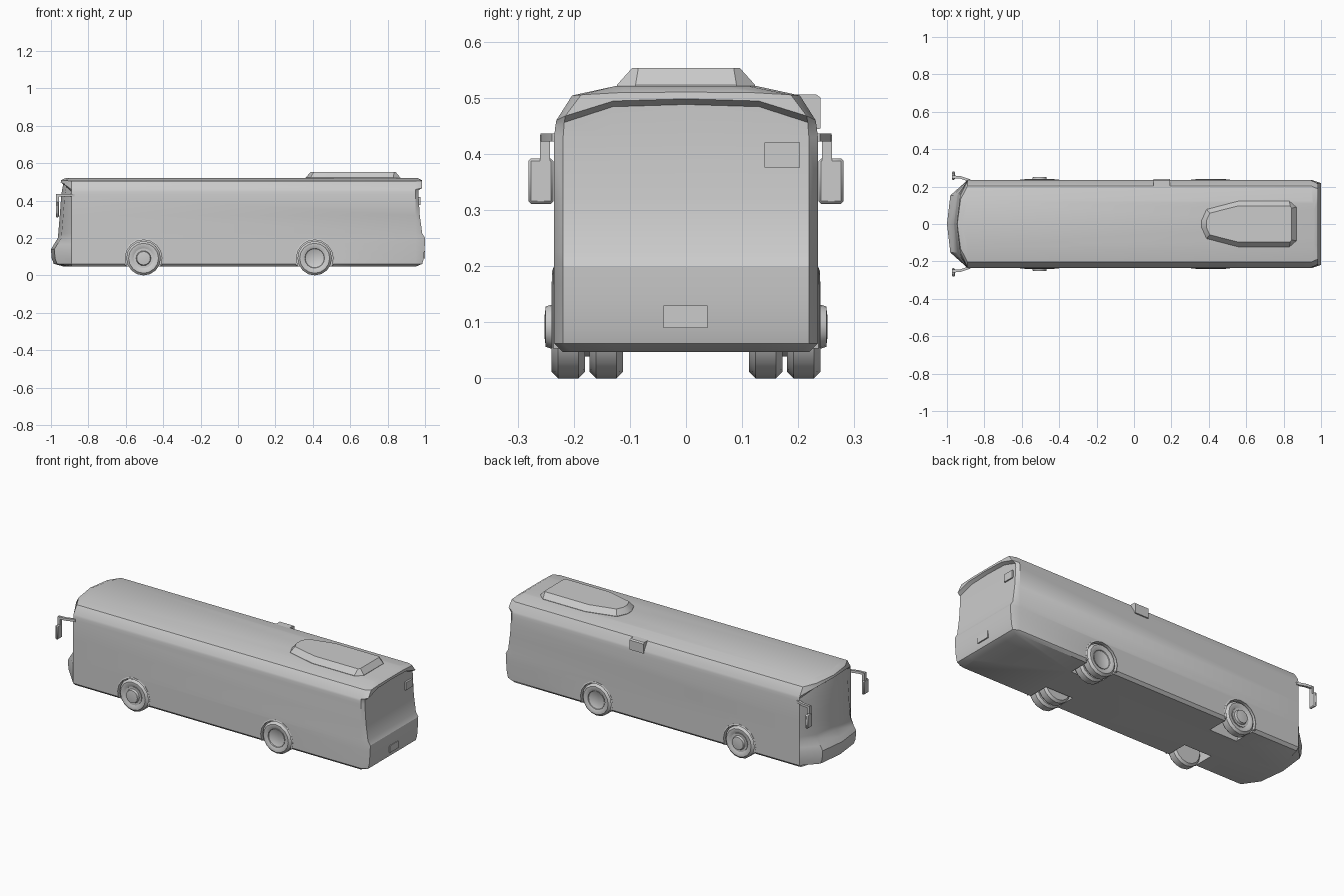
import bpy, bmesh, math
from math import sin, cos, pi

if "Cube" in bpy.data.objects:
    bpy.data.objects.remove(bpy.data.objects["Cube"])


def make(name, verts, faces, angle=35):
    me = bpy.data.meshes.new(name)
    me.from_pydata(verts, [], faces)
    bm = bmesh.new()
    bm.from_mesh(me)
    bmesh.ops.remove_doubles(bm, verts=bm.verts, dist=1e-5)
    bmesh.ops.recalc_face_normals(bm, faces=bm.faces)
    bm.to_mesh(me)
    bm.free()
    ob = bpy.data.objects.new(name, me)
    bpy.context.collection.objects.link(ob)
    smooth(ob, angle)
    return ob


def smooth(ob, angle):
    bpy.ops.object.select_all(action='DESELECT')
    ob.select_set(True)
    bpy.context.view_layer.objects.active = ob
    bpy.ops.object.shade_smooth_by_angle(angle=math.radians(angle))


def loft(name, rings, angle=35, closed=False):
    """Skin equal-sized rings; cap the ends, or join last to first."""
    n, k = len(rings[0]), len(rings)
    verts = [v for r in rings for v in r]
    faces = [(i * n + j, i * n + (j + 1) % n,
              (i + 1) % k * n + (j + 1) % n, (i + 1) % k * n + j)
             for i in range(k if closed else k - 1) for j in range(n)]
    if not closed:
        faces += [tuple(range(n)), tuple(range((k - 1) * n, k * n))]
    return make(name, verts, faces, angle)


def lathe(name, x, z, profile, side, segs=16):
    """Turn an (r, y) profile about a wheel axle."""
    rings = [[(x + r * cos(2 * pi * i / segs), side * y, z + r * sin(2 * pi * i / segs))
              for i in range(segs)] for r, y in profile]
    return loft(name, rings, 40)


def box(name, x0, x1, y0, y1, z0, z1, bevel=0.0):
    ring = lambda z: [(x0, y0, z), (x1, y0, z), (x1, y1, z), (x0, y1, z)]
    ob = loft(name, [ring(z0), ring(z1)], 20)
    if bevel:
        m = ob.modifiers.new("bevel", 'BEVEL')
        m.width, m.segments = bevel, 1
    return ob


# Bus shell: plan outlines stacked upward (z, front x, rear x, half width, corner drop)
levels = [
    (0.047, -0.93, 0.95, 0.220, 0), (0.062, -0.985, 0.985, 0.235, 0),
    (0.09, -0.996, 0.993, 0.235, 0), (0.14, -1.0, 0.997, 0.235, 0),
    (0.165, -0.985, 0.999, 0.235, 0), (0.20, -0.963, 1.0, 0.235, 0),
    (0.225, -0.961, 0.985, 0.235, 0), (0.32, -0.953, 0.972, 0.235, 0),
    (0.43, -0.945, 0.965, 0.235, 0), (0.488, -0.935, 0.966, 0.233, 0.04),
    (0.498, -0.948, 0.985, 0.231, 0.038), (0.510, -0.945, 0.983, 0.203, 0.006),
    (0.521, -0.92, 0.96, 0.125, 0)]


def outline(z, xf, xr, w, d):
    half = [(xf + 0.018, 0.65 * w, z - 0.25 * d), (-0.89, w, z - d),
            (min(0.95, xr - 0.01), w, z - d), (xr, w - 0.016, z - 0.8 * d),
            (xr, 0.56 * w, z - 0.1 * d)]
    return ([(xf, 0, z)] + half + [(xr, 0, z)]
            + [(x, -y, h) for x, y, h in reversed(half)])


body = loft("bus_body", [outline(*l) for l in levels], 32)

# Wheel wells, wheels and arch trims
TYRE = [(0.052, 0.232), (0.062, 0.24), (0.08, 0.24), (0.092, 0.228),
        (0.092, 0.192), (0.08, 0.18), (0.052, 0.18)]
DUAL = [(r, y - 0.068) for r, y in TYRE]
HUB_FRONT = [(0.02, 0.252), (0.036, 0.25), (0.04, 0.237), (0.053, 0.237), (0.053, 0.185)]
HUB_REAR = [(0.02, 0.215), (0.042, 0.215), (0.053, 0.236), (0.053, 0.115)]
for axle, ax in (("front", -0.505), ("rear", 0.41)):
    for side, tag in ((-1, "right"), (1, "left")):
        cut = lathe("well_cutter", ax, 0.092, [(0.1, 0.1), (0.1, 0.3)], side, 20)
        m = body.modifiers.new("well", 'BOOLEAN')
        m.operation, m.object, m.solver = 'DIFFERENCE', cut, 'EXACT'
        bpy.context.view_layer.objects.active = body
        bpy.ops.object.modifier_apply(modifier=m.name)
        bpy.data.objects.remove(cut)

        nm = axle + "_" + tag
        lathe(nm + "_tyre", ax, 0.092, TYRE, side)
        lathe(nm + "_hub", ax, 0.092, HUB_FRONT if axle == "front" else HUB_REAR, side)
        if axle == "rear":
            lathe(nm + "_inner_tyre", ax, 0.092, DUAL, side)
        arch = []
        for i in range(11):
            a = pi * (-0.12 + 1.24 * i / 10)
            arch.append([(ax + r * cos(a), side * y, 0.092 + r * sin(a))
                         for r, y in ((0.098, 0.22), (0.098, 0.239), (0.106, 0.236), (0.106, 0.22))])
        loft(nm + "_arch", arch)
smooth(body, 32)

# Roof air unit
def pod(pts, z):
    return [(x, y, z) for x, y in pts] + [(x, -y, z) for x, y in reversed(pts)]


base = [(0.362, 0.02), (0.388, 0.078), (0.56, 0.123), (0.83, 0.123), (0.868, 0.09)]
top = [(0.388, 0.02), (0.405, 0.058), (0.555, 0.096), (0.835, 0.096), (0.843, 0.085)]
loft("roof_unit", [pod(base, 0.515), pod(base, 0.523), pod(top, 0.553)], 20)

# Mirrors: arm swept forward, hanging stem and head
for s, tag in ((-1, "right"), (1, "left")):
    path = [(-0.875, 0.232), (-0.93, 0.25), (-0.972, 0.252)]
    loft(tag + "_mirror_arm",
         [[(x, s * (y - 0.007), 0.422), (x, s * (y + 0.007), 0.422),
           (x, s * (y + 0.007), 0.436), (x, s * (y - 0.007), 0.436)] for x, y in path], 25)
    y0, y1 = sorted((s * 0.242, s * 0.26))
    box(tag + "_mirror_stem", -0.972, -0.957, y0, y1, 0.38, 0.434)
    y0, y1 = sorted((s * 0.236, s * 0.281))
    box(tag + "_mirror_head", -0.974, -0.957, y0, y1, 0.311, 0.392, 0.005)

# Side display box, rear plate and rear camera box
sec = [(0.19, 0.44), (0.24, 0.445), (0.24, 0.5), (0.232, 0.506), (0.19, 0.506)]
loft("side_display", [[(x, y, z) for y, z in sec] for x in (0.105, 0.193)], 20)
box("rear_plate", 0.97, 1.0, -0.04, 0.038, 0.09, 0.13)
box("rear_vent_box", 0.95, 0.976, 0.14, 0.203, 0.376, 0.42)
